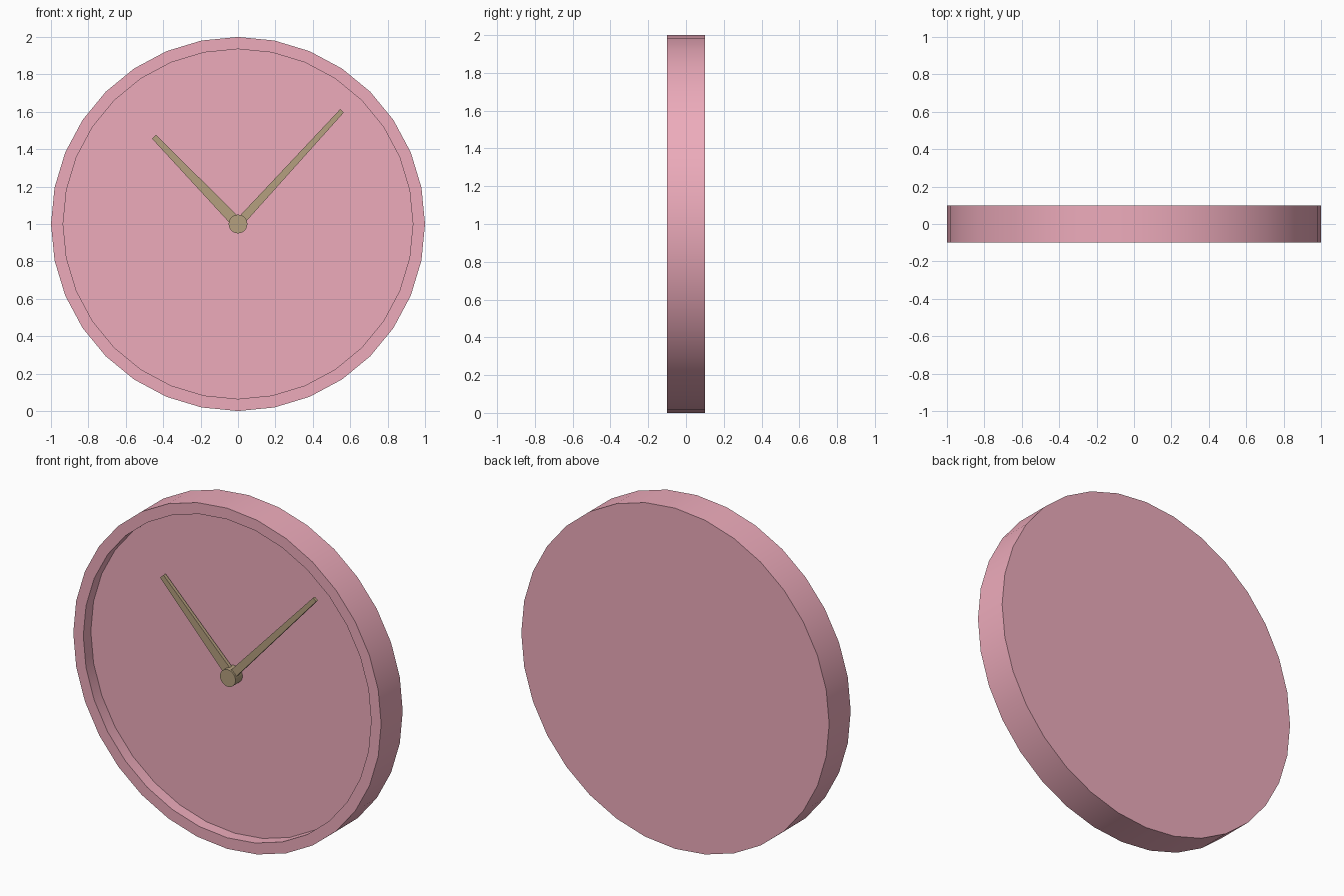
import bpy, bmesh, math
from mathutils import Vector

if "Cube" in bpy.data.objects:
    bpy.data.objects.remove(bpy.data.objects["Cube"])

CENTRE = Vector((0, 0, 1))


def material(name, colour):
    m = bpy.data.materials.new(name)
    m.diffuse_color = colour
    m.use_nodes = True
    m.node_tree.nodes["Principled BSDF"].inputs["Base Color"].default_value = m.diffuse_color
    return m


def finish(bm, name, mat, smooth=False):
    bmesh.ops.recalc_face_normals(bm, faces=bm.faces)
    me = bpy.data.meshes.new(name)
    bm.to_mesh(me)
    bm.free()
    me.materials.append(mat)
    ob = bpy.data.objects.new(name, me)
    bpy.context.collection.objects.link(ob)
    if smooth:
        bpy.ops.object.select_all(action='DESELECT')
        ob.select_set(True)
        bpy.context.view_layer.objects.active = ob
        bpy.ops.object.shade_smooth_by_angle(angle=math.radians(30))
    return ob


def lathe(name, profile, mat, sides=32):
    """Spin a (radius, y) profile around the clock axis."""
    bm = bmesh.new()
    vs = [bm.verts.new(CENTRE + Vector((0, y, r))) for r, y in profile]
    es = [bm.edges.new(p) for p in zip(vs, vs[1:])]
    bmesh.ops.spin(bm, geom=vs + es, cent=CENTRE, axis=(0, 1, 0),
                   angle=2 * math.pi, steps=sides)
    bmesh.ops.remove_doubles(bm, verts=bm.verts, dist=1e-4)
    return finish(bm, name, mat, True)


def hand(name, tip, w_base, w_tip, y_front, y_back, mat):
    """Tapered flat bar from the clock centre to the tip (x, z)."""
    bm = bmesh.new()
    end = Vector((tip[0], 0, tip[1]))
    d = (end - CENTRE).normalized()
    side = Vector((d.z, 0, -d.x))
    outline = [CENTRE - side * w_base / 2, CENTRE + side * w_base / 2,
               end + side * w_tip / 2, end - side * w_tip / 2]
    face = bm.faces.new([bm.verts.new(p + Vector((0, y_front, 0))) for p in outline])
    ext = bmesh.ops.extrude_face_region(bm, geom=[face], use_keep_orig=True)
    moved = [g for g in ext['geom'] if isinstance(g, bmesh.types.BMVert)]
    bmesh.ops.translate(bm, verts=moved, vec=(0, y_back - y_front, 0))
    return finish(bm, name, mat)


pink = material("pink_case", (0.85, 0.41, 0.50, 1))
olive = material("olive_hands", (0.46, 0.35, 0.21, 1))

# Case with raised rim and recessed dial
lathe("clock_case", [(0, 0.1), (1, 0.1), (1, -0.1), (0.935, -0.1),
                     (0.935, -0.03), (0, -0.03)], pink)

# Central pin
lathe("hand_pin", [(0, -0.03), (0.05, -0.03), (0.05, -0.095), (0, -0.095)], olive)

# Hour and minute hands
hand("hour_hand", (-0.449, 1.467), 0.058, 0.03, -0.066, -0.046, olive)
hand("minute_hand", (0.556, 1.605), 0.046, 0.026, -0.084, -0.066, olive)
